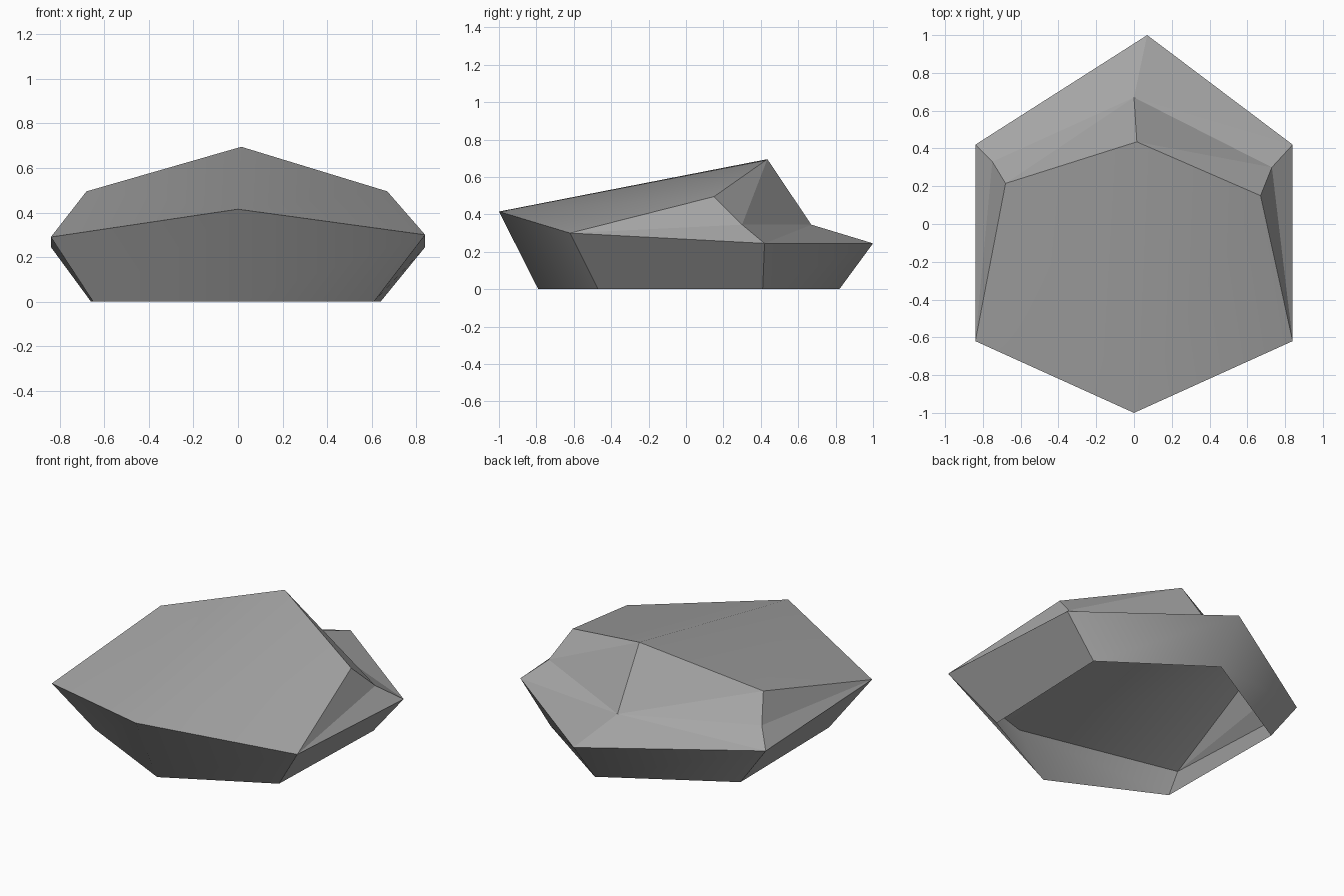
import bpy
import bmesh

default_cube = bpy.data.objects.get("Cube")
if default_cube:
    bpy.data.objects.remove(default_cube, do_unlink=True)

# Plain grey stone
stone = bpy.data.materials.new("grey stone")
stone.use_nodes = True
GREY = (0.38, 0.38, 0.38, 1)
stone.diffuse_color = GREY
shader = next(n for n in stone.node_tree.nodes if n.type == "BSDF_PRINCIPLED")
shader.inputs["Base Color"].default_value = GREY

# Corner names run counter-clockwise around the rock
corners = ["front", "front_east", "back_east", "back", "back_west", "front_west"]
rim = [(0, -1, .415), (.84, -.62, .3), (.84, .42, .245),
       (.07, 1, .245), (-.84, .42, .245), (-.84, -.62, .29)]
foot = [(0, -.79), (.61, -.47), (.64, .41), (.05, .82), (-.66, .41), (-.65, -.47)]
crown = {
    "peak": (.015, .435, .695),
    "shoulder_east": (.67, .15, .495),
    "shoulder_west": (-.68, .215, .495),
    "ledge_east": (.73, .3, .345),
    "ledge_back": (0, .67, .345),
    "ledge_west": (-.75, .33, .345),
}

bm = bmesh.new()
v = {name: bm.verts.new(p) for name, p in zip(corners, rim)}
v.update({"foot_" + name: bm.verts.new((*p, 0)) for name, p in zip(corners, foot)})
v.update({name: bm.verts.new(p) for name, p in crown.items()})


def add_face(names, smooth):
    face = bm.faces.new([v[n] for n in names.split()])
    face.smooth = smooth


# Undercut walls, open underneath
for a, b in zip(corners, corners[1:] + corners[:1]):
    add_face(f"foot_{a} foot_{b} {b} {a}", True)

# Sloping top, softly folded along the middle
add_face("front front_east shoulder_east", True)
add_face("front shoulder_east peak", True)
add_face("front peak shoulder_west", True)
add_face("front shoulder_west front_west", True)

# Broken facets on the sides and back
for facet in (
    "front_east ledge_east shoulder_east",
    "front_east back_east ledge_east",
    "shoulder_east ledge_east peak",
    "ledge_east ledge_back peak",
    "ledge_east back_east ledge_back",
    "back_east back ledge_back",
    "back back_west ledge_back",
    "back_west ledge_west ledge_back",
    "ledge_west shoulder_west ledge_back",
    "shoulder_west peak ledge_back",
    "front_west shoulder_west ledge_west",
    "front_west ledge_west back_west",
):
    add_face(facet, False)

# Hard edges everywhere except the soft folds at front, back and top
top = {"front", "front_east", "front_west", "shoulder_east", "shoulder_west", "peak"}
outline = [("front_east", "shoulder_east"), ("shoulder_east", "peak"),
           ("peak", "shoulder_west"), ("shoulder_west", "front_west")]
hard = outline + list(zip(corners, corners[1:] + corners[:1]))
hard += [(c, "foot_" + c) for c in corners if c not in ("front", "back")]
for a, b in hard:
    bm.edges.get((v[a], v[b])).smooth = False

mesh = bpy.data.meshes.new("rock")
bm.to_mesh(mesh)
bm.free()
mesh.materials.append(stone)
rock = bpy.data.objects.new("rock", mesh)
bpy.context.collection.objects.link(rock)
